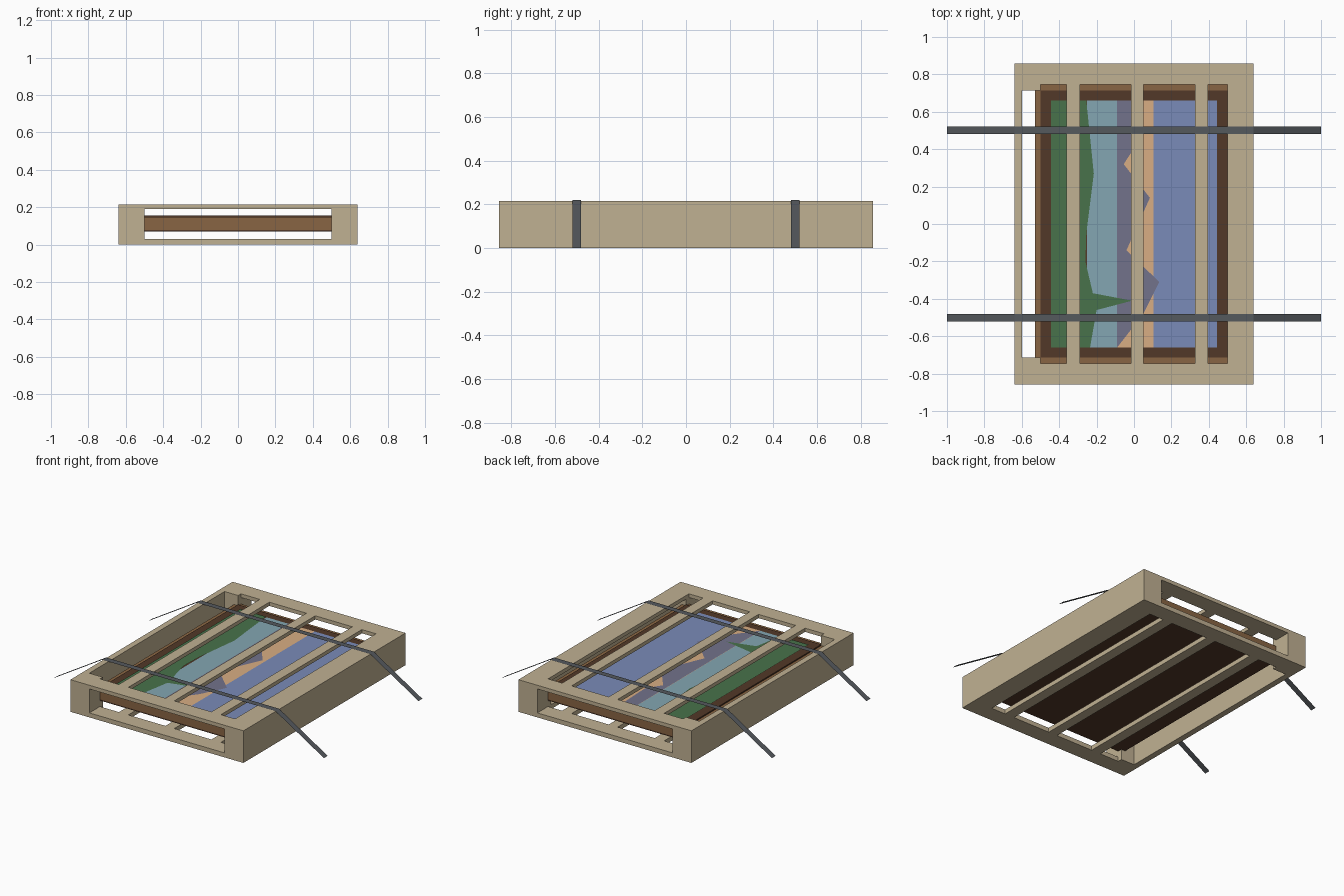
import bpy, bmesh
from mathutils import Vector

if "Cube" in bpy.data.objects:
    bpy.data.objects.remove(bpy.data.objects["Cube"])


def material(name, rgb):
    m = bpy.data.materials.new(name)
    m.diffuse_color = (*rgb, 1)
    m.use_nodes = True
    m.node_tree.nodes["Principled BSDF"].inputs["Base Color"].default_value = m.diffuse_color
    return m


WOOD = material("pale_wood", (0.53, 0.44, 0.29))
BROWN = material("frame_brown", (0.25, 0.13, 0.056))
DARK = material("frame_dark", (0.084, 0.04, 0.021))
STRAP = material("strap_grey", (0.09, 0.10, 0.11))
GREEN = material("paint_green", (0.065, 0.17, 0.07))
TEAL = material("paint_teal", (0.23, 0.38, 0.445))
PURPLE = material("paint_purple", (0.17, 0.17, 0.26))
ORANGE = material("paint_orange", (0.69, 0.42, 0.23))
BLUE = material("paint_blue", (0.195, 0.26, 0.48))


def finish(name, bm, mat):
    me = bpy.data.meshes.new(name)
    bm.to_mesh(me)
    bm.free()
    ob = bpy.data.objects.new(name, me)
    bpy.context.collection.objects.link(ob)
    if mat:
        me.materials.append(mat)
    return ob


def box(name, x0, x1, y0, y1, z0, z1, mat=None):
    bm = bmesh.new()
    bmesh.ops.create_cube(bm, size=1)
    for v in bm.verts:
        v.co = Vector((x1 if v.co.x > 0 else x0,
                       y1 if v.co.y > 0 else y0,
                       z1 if v.co.z > 0 else z0))
    return finish(name, bm, mat)


def patch(name, points, z, mat):
    bm = bmesh.new()
    face = bm.faces.new([bm.verts.new((x, y, z)) for x, y in points])
    face.normal_update()
    if face.normal.z < 0:
        face.normal_flip()
    return finish(name, bm, mat)


def rect(x0, x1, y):
    return [(x0, -y), (x1, -y), (x1, y), (x0, y)]


# crate: solid block, hollowed, with end windows and slots between slats
crate = box("crate", -0.64, 0.64, -0.857, 0.857, 0, 0.215, WOOD)
cuts = [(-0.6, 0.6, -0.715, 0.715, 0.03, 0.19),
        (-0.5, 0.5, -1, 1, 0.03, 0.19),
        (-0.6, -0.36, -0.715, 0.715, -1, 1)]
for a, b in [(-0.5, -0.36), (-0.29, -0.015), (0.05, 0.325), (0.395, 0.5)]:
    cuts.append((a, b, -0.745, 0.745, -1, 1))
bpy.context.view_layer.objects.active = crate
for c in cuts:
    cutter = box("cutter", *c)
    cutter.hide_render = True
    mod = crate.modifiers.new("cut", 'BOOLEAN')
    mod.operation = 'DIFFERENCE'
    mod.solver = 'EXACT'
    mod.object = cutter
    bpy.ops.object.modifier_apply(modifier=mod.name)
    bpy.data.objects.remove(cutter)

# picture frame: brown body with a dark raised border and backing
box("frame_body", -0.53, 0.53, -0.745, 0.745, 0.078, 0.147, BROWN)
box("frame_border", -0.5, 0.5, -0.715, 0.715, 0.147, 0.155, DARK)
box("frame_back", -0.53, 0.53, -0.745, 0.745, 0.07, 0.078, DARK)

# painted landscape: thin overlapping colour patches
patch("paint_sky", rect(0.105, 0.445, 0.66), 0.157, BLUE)
patch("paint_glow", rect(-0.09, 0.105, 0.66), 0.157, ORANGE)
patch("paint_lake", rect(-0.25, -0.09, 0.66), 0.157, TEAL)
patch("paint_mountains",
      [(-0.09, 0.66), (0.0, 0.66), (0.01, 0.42), (-0.055, 0.32), (0.085, 0.14),
       (-0.04, -0.14), (0.135, -0.31), (0.05, -0.48), (-0.09, -0.66)],
      0.1585, PURPLE)
patch("paint_meadow",
      [(-0.445, 0.66), (-0.255, 0.66), (-0.215, 0.27), (-0.255, -0.05),
       (-0.26, -0.2), (-0.22, -0.37), (-0.01, -0.41), (-0.2, -0.46),
       (-0.235, -0.66), (-0.445, -0.66)],
      0.16, GREEN)

# tie-down straps: flat ribbons over the lid and out to the ground
for name, y in (("front_strap", -0.5), ("back_strap", 0.5)):
    bm = bmesh.new()
    rows = [[bm.verts.new((x, y + d, z)) for d in (-0.02, 0.02)]
            for x, z in ((-1, 0), (-0.64, 0.219), (0.64, 0.219), (1, 0))]
    for (a, b), (c, d) in zip(rows, rows[1:]):
        bm.faces.new((a, c, d, b))
    finish(name, bm, STRAP)
